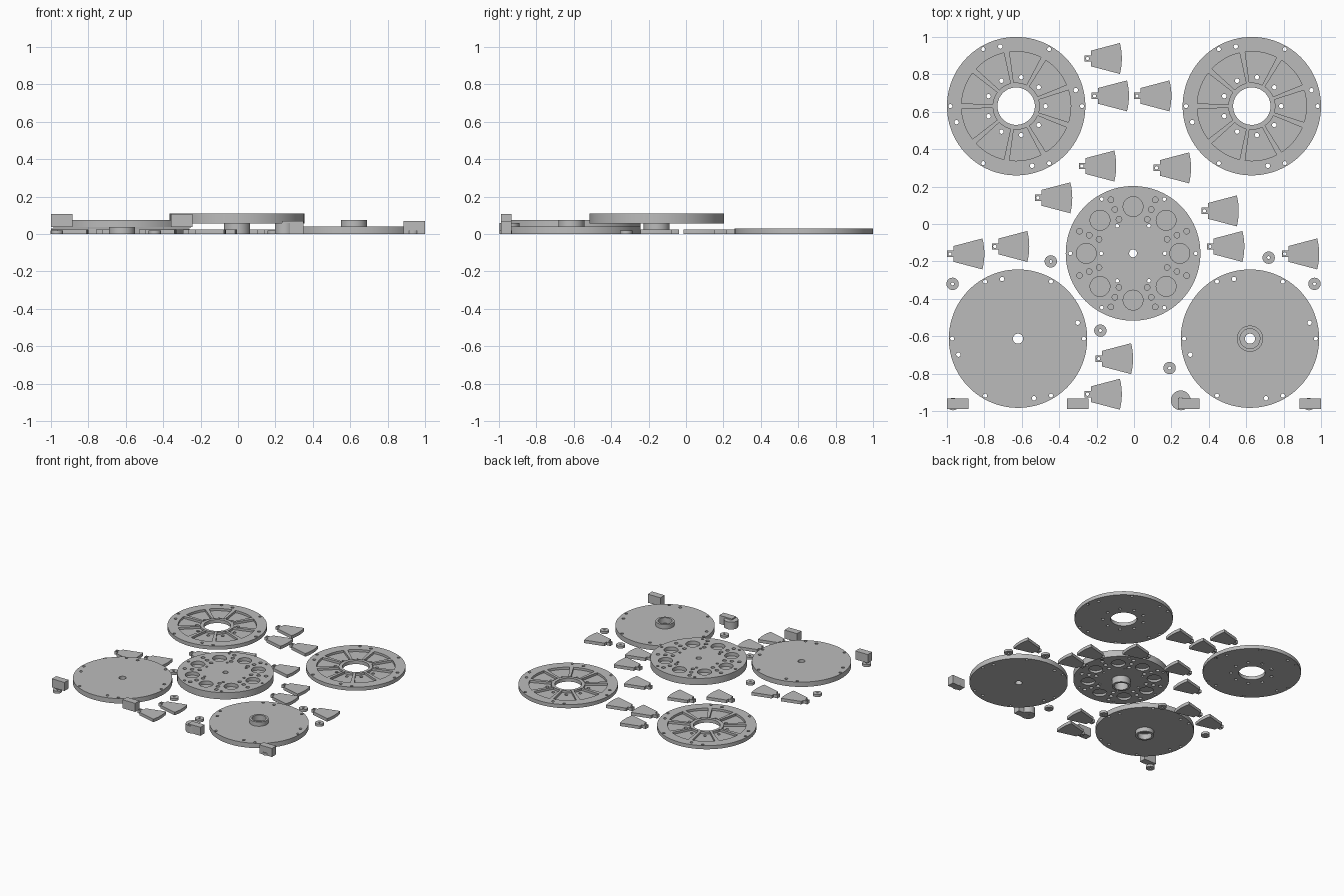
import bpy, bmesh
from math import sin, cos, pi, radians
from mathutils import Vector

cube = bpy.data.objects.get("Cube")
if cube:
    bpy.data.objects.remove(cube, do_unlink=True)

grey = bpy.data.materials.new("plain grey")
grey.use_nodes = True
COLOR = (0.5, 0.5, 0.5, 1)
grey.diffuse_color = COLOR
grey.node_tree.nodes["Principled BSDF"].inputs["Base Color"].default_value = COLOR


def polar(r, degrees, cx=0, cy=0):
    a = radians(degrees)
    return (cx + r * cos(a), cy + r * sin(a))


def prism(bm, points, z0, z1):
    """Extrude a flat outline from z0 to z1."""
    face = bm.faces.new([bm.verts.new((x, y, z0)) for x, y in points])
    top = bmesh.ops.extrude_face_region(bm, geom=[face])["geom"]
    bmesh.ops.translate(bm, vec=Vector((0, 0, z1 - z0)),
                        verts=[v for v in top if isinstance(v, bmesh.types.BMVert)])


def rod(bm, r, center, z0, z1, sides=24):
    prism(bm, [polar(r, 360 * i / sides, *center) for i in range(sides)], z0, z1)


def lathe(profile, sides=96):
    """Revolve a closed (radius, z) profile around the z axis."""
    bm = bmesh.new()
    rings = [[bm.verts.new((*polar(r, 360 * i / sides), z)) for r, z in profile]
             for i in range(sides)]
    n = len(profile)
    for i in range(sides):
        a, b = rings[i], rings[(i + 1) % sides]
        for j in range(n):
            k = (j + 1) % n
            bm.faces.new((a[j], b[j], b[k], a[k]))
    return bm


def to_mesh(bm, name):
    bmesh.ops.recalc_face_normals(bm, faces=bm.faces)
    mesh = bpy.data.meshes.new(name)
    bm.to_mesh(mesh)
    bm.free()
    mesh.materials.append(grey)
    return mesh


def place(mesh, name, x, y, z=0):
    ob = bpy.data.objects.new(name, mesh)
    ob.location = (x, y, z)
    bpy.context.collection.objects.link(ob)
    return ob


def finish(mesh):
    for p in mesh.polygons:
        p.use_smooth = True
    mesh.set_sharp_from_angle(angle=radians(30))
    return mesh


def cut(body_bm, cutter_bm, name):
    """Subtract the cutters and return the finished mesh."""
    body = place(to_mesh(body_bm, name), name, 0, 0)
    tool = place(to_mesh(cutter_bm, "cutter"), "cutter", 0, 0)
    tool.hide_render = True
    mod = body.modifiers.new("holes", "BOOLEAN")
    mod.operation, mod.solver, mod.object = "DIFFERENCE", "EXACT", tool
    graph = bpy.context.evaluated_depsgraph_get()
    mesh = bpy.data.meshes.new_from_object(body.evaluated_get(graph))
    mesh.name = name
    for ob in (body, tool):
        bpy.data.objects.remove(ob, do_unlink=True)
    return finish(mesh)


def rim_holes(bm):
    """Bolt holes shared by the four outer discs."""
    for i in range(6):
        rod(bm, 0.011, polar(0.352, 60 * i), -0.1, 0.2, 16)
    for i in range(4):
        rod(bm, 0.012, polar(0.33, 15 + 90 * i), -0.1, 0.2, 16)


def hub_profile(radius, thick, total, hole):
    return [(hole, 0), (radius, 0), (radius, thick), (0.07, thick), (0.07, total),
            (0.053, total), (0.053, thick - 0.01), (hole, thick - 0.01)]


def flipped(profile, total):
    return [(r, total - z) for r, z in profile]


# Pocketed discs with nine wedge recesses
tools = bmesh.new()
rim_holes(tools)
for i in range(9):
    mid = 40 * i
    arc = [polar(0.292, mid - 17 + 34 * k / 10) for k in range(11)]
    arc += [polar(0.126, mid + 16 - 32 * k / 6) for k in range(7)]
    prism(tools, arc, 0.012, 0.1)
pocketed = cut(lathe([(0.1, 0), (0.37, 0), (0.37, 0.03), (0.125, 0.03),
                      (0.125, 0.028), (0.1, 0.028)]), tools, "pocketed_disc")
# Peg holes through the pocket floors
tools = bmesh.new()
for i in range(9):
    rod(tools, 0.012, polar(0.157, 40 * i), -0.1, 0.1, 16)
body = bmesh.new()
body.from_mesh(pocketed)
pocketed = cut(body, tools, "pocketed_disc")
for side, x in (("left", 0.63), ("right", -0.63)):
    place(pocketed, "pocketed_disc_" + side, x, 0.63)

# Cover discs, hub up on the left and hub down on the right
profile = hub_profile(0.37, 0.04, 0.075, 0.027)
for side, x, shape in (("left", 0.62, profile), ("right", -0.62, flipped(profile, 0.075))):
    tools = bmesh.new()
    rim_holes(tools)
    name = "cover_disc_" + side
    place(cut(lathe(shape), tools, name), name, x, -0.613)

# Central rotor with blind recesses on both faces and a hub below
tools = bmesh.new()
for z0, z1 in ((0.04, 0.073), (0.082, 0.15)):
    for i in range(8):
        rod(tools, 0.053, polar(0.25, 45 * i), z0, z1, 40)
        for r in (0.197, 0.254, 0.31):
            rod(tools, 0.015, polar(r, 22.5 + 45 * i), z0, z1, 16)
for i in range(6):
    for r in (0.17, 0.335):
        rod(tools, 0.01, polar(r, 60 * i), -0.1, 0.2, 12)
profile = flipped(hub_profile(0.36, 0.055, 0.11, 0.021), 0.11)
place(cut(lathe(profile), tools, "rotor_disc"), "rotor_disc", -0.005, -0.157)

# Loose wedge inserts, each with a drilled tab
body = bmesh.new()
outline = [polar(0.33, -14.5 + 29 * k / 8, -0.33) for k in range(9)]
outline += [(-0.165, 0.042), (-0.165, 0.017), (-0.2, 0.017),
            (-0.2, -0.017), (-0.165, -0.017), (-0.165, -0.042)]
prism(body, outline, 0, 0.025)
tools = bmesh.new()
rod(tools, 0.009, (-0.184, 0), -0.1, 0.1, 12)
wedge = cut(body, tools, "wedge_insert")
spots = [(-0.065, 0.885), (-0.027, 0.685), (0.2, 0.685), (-0.095, 0.31), (0.305, 0.3),
         (-0.33, 0.14), (0.56, 0.07), (-0.8, -0.16), (-0.56, -0.12), (0.59, -0.12),
         (0.99, -0.16), (-0.005, -0.72), (-0.065, -0.91)]
for i, (x, y) in enumerate(spots):
    place(wedge, f"wedge_insert_{i + 1}", x, y)

# Small spacers
spacer = finish(to_mesh(lathe([(0.008, 0), (0.033, 0), (0.033, 0.02), (0.008, 0.02)], 32), "spacer"))
spots = [(-0.445, -0.2), (0.72, -0.18), (-0.97, -0.32), (0.965, -0.32),
         (-0.18, -0.57), (0.19, -0.77), (-0.968, -0.963), (0.935, -0.963)]
for i, (x, y) in enumerate(spots):
    place(spacer, f"spacer_{i + 1}", x, y)

# Larger bushing
bushing = lathe([(0.015, 0), (0.053, 0), (0.053, 0.06), (0.015, 0.06)], 40)
place(finish(to_mesh(bushing, "bushing")), "bushing", 0.25, -0.943)

# Rectangular blocks along the front
block = bmesh.new()
prism(block, [(-0.057, -0.028), (0.057, -0.028), (0.057, 0.028), (-0.057, 0.028)], 0, 0.07)
block = to_mesh(block, "block")
for i, (x, z) in enumerate(((-0.943, 0.038), (-0.3, 0.038), (0.293, 0), (0.943, 0))):
    place(block, f"block_{i + 1}", x, -0.96, z)
